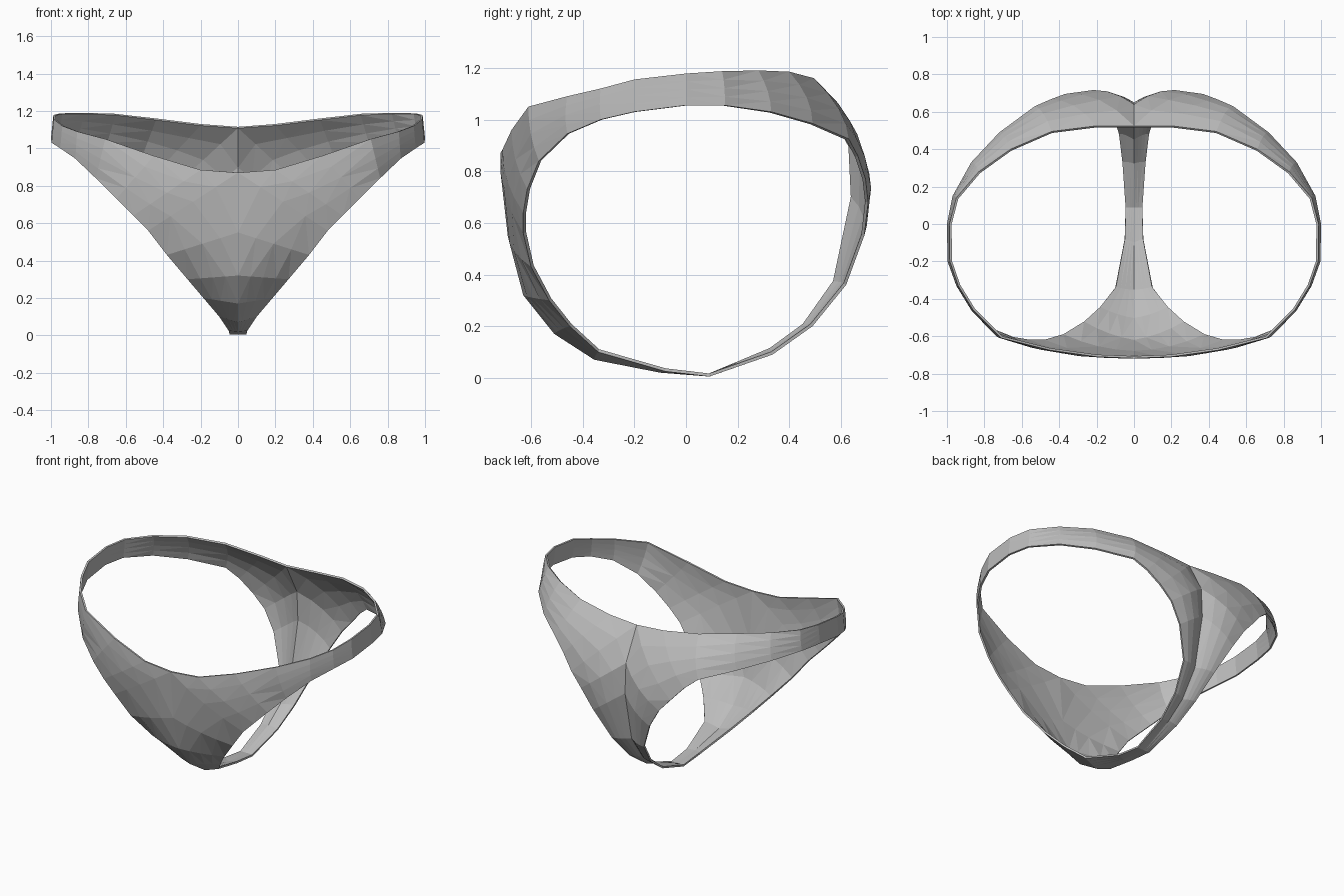
import bpy
import bmesh
from mathutils import Vector

cube = bpy.data.objects.get("Cube")
if cube:
    bpy.data.objects.remove(cube, do_unlink=True)

# One flat fabric colour
fabric = bpy.data.materials.new("grey_fabric")
fabric.use_nodes = True
grey = (0.5, 0.5, 0.5, 1.0)
fabric.diffuse_color = grey
fabric.node_tree.nodes["Principled BSDF"].inputs["Base Color"].default_value = grey

# Left half: the leg opening and the outer border run in step around the hole.
# Front panel, from the crotch up to the front of the waist
front_leg = [(.045, .09, .005), (.05, -.08, .025), (.1, -.34, .1), (.185, -.45, .2),
             (.27, -.53, .3), (.38, -.6, .43), (.48, -.63, .56)]
front_centre = [(0, .09, .005), (0, -.1, .02), (0, -.355, .07), (0, -.51, .17),
                (0, -.63, .32), (0, -.69, .55), (0, -.718, .87)]

# Side band, from the front of the waist over the hip to the back
band_leg = [(.56, -.63, .64), (.65, -.615, .73), (.76, -.57, .84), (.87, -.46, .945),
            (.95, -.33, 1.0), (.997, -.2, 1.03), (1, 0, 1.055), (.97, .15, 1.055),
            (.87, .33, 1.03), (.72, .49, .985), (.53, .63, .925)]
band_waist = [(.2, -.71, .885), (.45, -.675, .96), (.71, -.61, 1.05), (.86, -.46, 1.09),
              (.94, -.33, 1.12), (.985, -.2, 1.155), (.987, 0, 1.178), (.95, .14, 1.187),
              (.83, .28, 1.19), (.66, .4, 1.185), (.44, .495, 1.16)]

# Back panel and narrow strap, down to the crotch
back_leg = [(.45, .665, .86), (.37, .695, .77), (.29, .705, .68), (.21, .69, .55),
            (.12, .62, .36), (.08, .49, .2), (.06, .335, .09)]
back_centre = [(.2, .525, 1.13), (0, .525, 1.115), (0, .64, .9), (0, .65, .7),
               (0, .58, .37), (0, .46, .2), (0, .33, .105)]

leg_edge = front_leg + band_leg + back_leg
outer_edge = front_centre + band_waist + back_centre
STEPS = 4


def rib(leg, outer):
    """Points from the leg opening to the border, bulging away from the body."""
    leg, outer = Vector(leg), Vector(outer)
    chord = (outer - leg).length
    fullness = 0.05 if leg.y < 0 else 0.1
    push = fullness * chord * max(-1, min(1, 2 * leg.y))
    points = []
    for step in range(STEPS + 1):
        t = step / STEPS
        point = leg.lerp(outer, t)
        point.y += push * 4 * t * (1 - t)
        points.append(point)
    return points


# Half of the garment as a closed ring of ribs
bm = bmesh.new()
ribs = [[bm.verts.new(p) for p in rib(a, b)] for a, b in zip(leg_edge, outer_edge)]
for here, after in zip(ribs, ribs[1:] + ribs[:1]):
    for k in range(STEPS):
        bm.faces.new((here[k], after[k], after[k + 1], here[k + 1]))
bmesh.ops.triangulate(bm, faces=bm.faces[:])
mesh = bpy.data.meshes.new("brief")
bm.to_mesh(mesh)
bm.free()
mesh.materials.append(fabric)

brief = bpy.data.objects.new("brief", mesh)
bpy.context.collection.objects.link(brief)

# Mirrored half, then a thin cloth thickness towards the inside
mirror = brief.modifiers.new("mirror", "MIRROR")
mirror.use_axis[0] = True
mirror.use_mirror_merge = True
mirror.merge_threshold = 0.001
cloth = brief.modifiers.new("cloth", "SOLIDIFY")
cloth.thickness = 0.012
cloth.offset = -1
